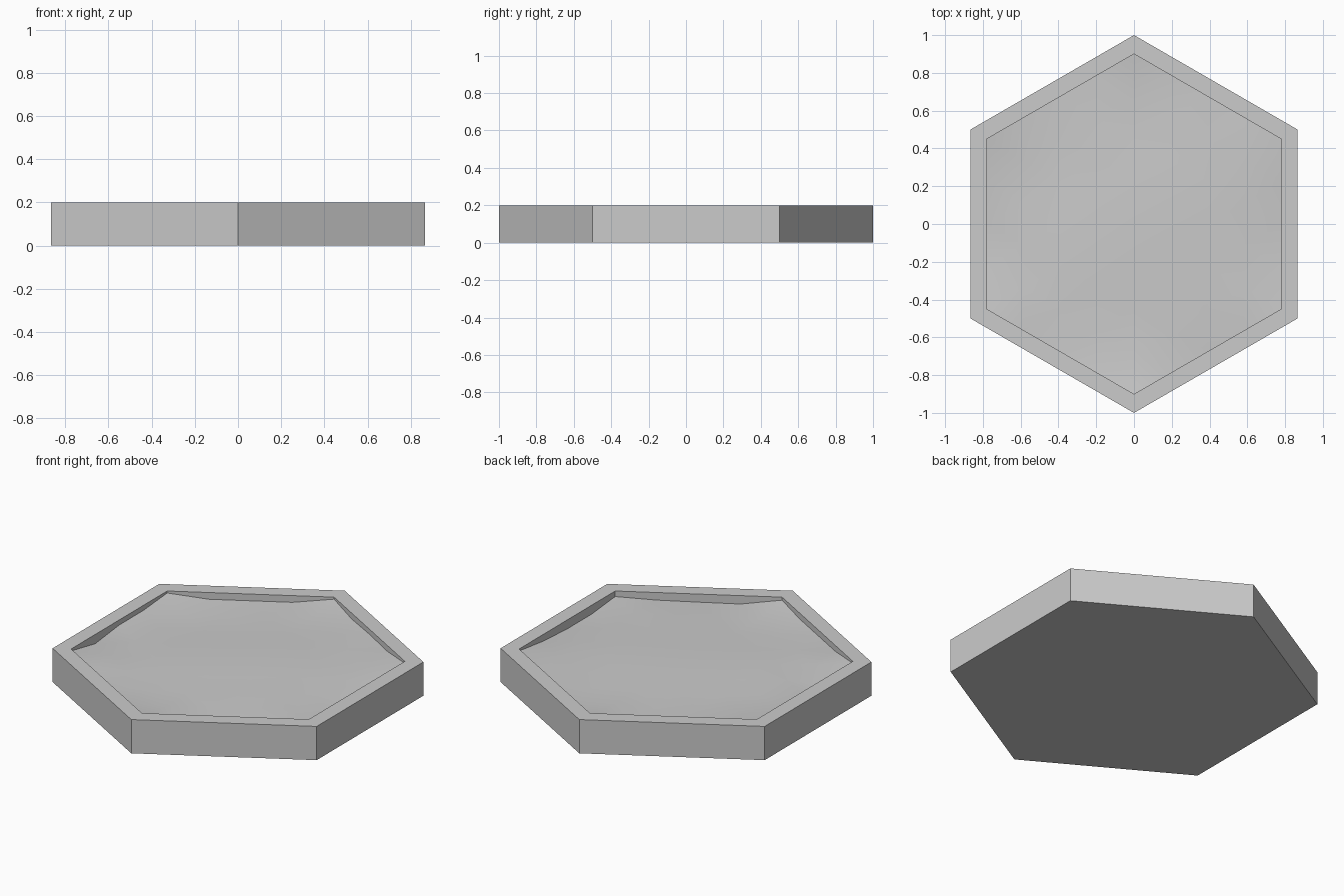
import bpy, bmesh, math

if "Cube" in bpy.data.objects:
    bpy.data.objects.remove(bpy.data.objects["Cube"])


def hex_point(radius, step, steps, z):
    """Point number `step` around a hexagon with `steps` segments per side."""
    side, t = step // steps, (step % steps) / steps
    a, b = (math.radians(30 + 60 * (side + k)) for k in (0, 1))
    return (radius * (math.cos(a) * (1 - t) + math.cos(b) * t),
            radius * (math.sin(a) * (1 - t) + math.sin(b) * t), z)


def finish(bm, name):
    bmesh.ops.recalc_face_normals(bm, faces=bm.faces[:])
    mesh = bpy.data.meshes.new(name)
    bm.to_mesh(mesh)
    bm.free()
    obj = bpy.data.objects.new(name, mesh)
    bpy.context.collection.objects.link(obj)
    return obj


# Hexagonal tray: outer wall, rim, inner wall, floor and underside
bm = bmesh.new()
profile = [(1.0, 0.0), (1.0, 0.2), (0.9, 0.2), (0.9, 0.1)]
rings = [[bm.verts.new(hex_point(r, i, 1, z)) for i in range(6)] for r, z in profile]
for lower, upper in zip(rings, rings[1:]):
    for i in range(6):
        j = (i + 1) % 6
        bm.faces.new((lower[i], lower[j], upper[j], upper[i]))
bm.faces.new(rings[0])
bm.faces.new(rings[-1])
finish(bm, "hex_tray")

# Rippled surface: depth below the rim, four samples per side
edge_depth = [.012, .035, .030, .035, .012, .040, .040, .040,
              .012, .030, .030, .055, .012, .035, .035, .035,
              .018, .050, .048, .045, .033, .053, .053, .040]


def ripple(x, y):
    return 0.163 + 0.006 * math.sin(5 * x + 2 * y) + 0.005 * math.cos(5 * y - 3 * x)


bm = bmesh.new()
N = 4
rings = [[bm.verts.new((0, 0, ripple(0, 0)))]]
for n in range(1, N + 1):
    ring = []
    for i in range(6 * n):
        x, y, _ = hex_point(0.9 * n / N, i, n, 0)
        z = 0.2 - edge_depth[i] if n == N else ripple(x, y)
        ring.append(bm.verts.new((x, y, z)))
    rings.append(ring)

# Triangle strips between neighbouring rings
for n in range(1, N + 1):
    outer, inner = rings[n], rings[n - 1]
    for side in range(6):
        for k in range(n):
            o = side * n + k
            i = side * (n - 1) + k
            bm.faces.new((outer[o], outer[(o + 1) % len(outer)], inner[i % len(inner)]))
            if k < n - 1:
                bm.faces.new((inner[i], outer[o + 1], inner[(i + 1) % len(inner)]))
for f in bm.faces:
    f.smooth = True
surface = finish(bm, "rippled_surface")
